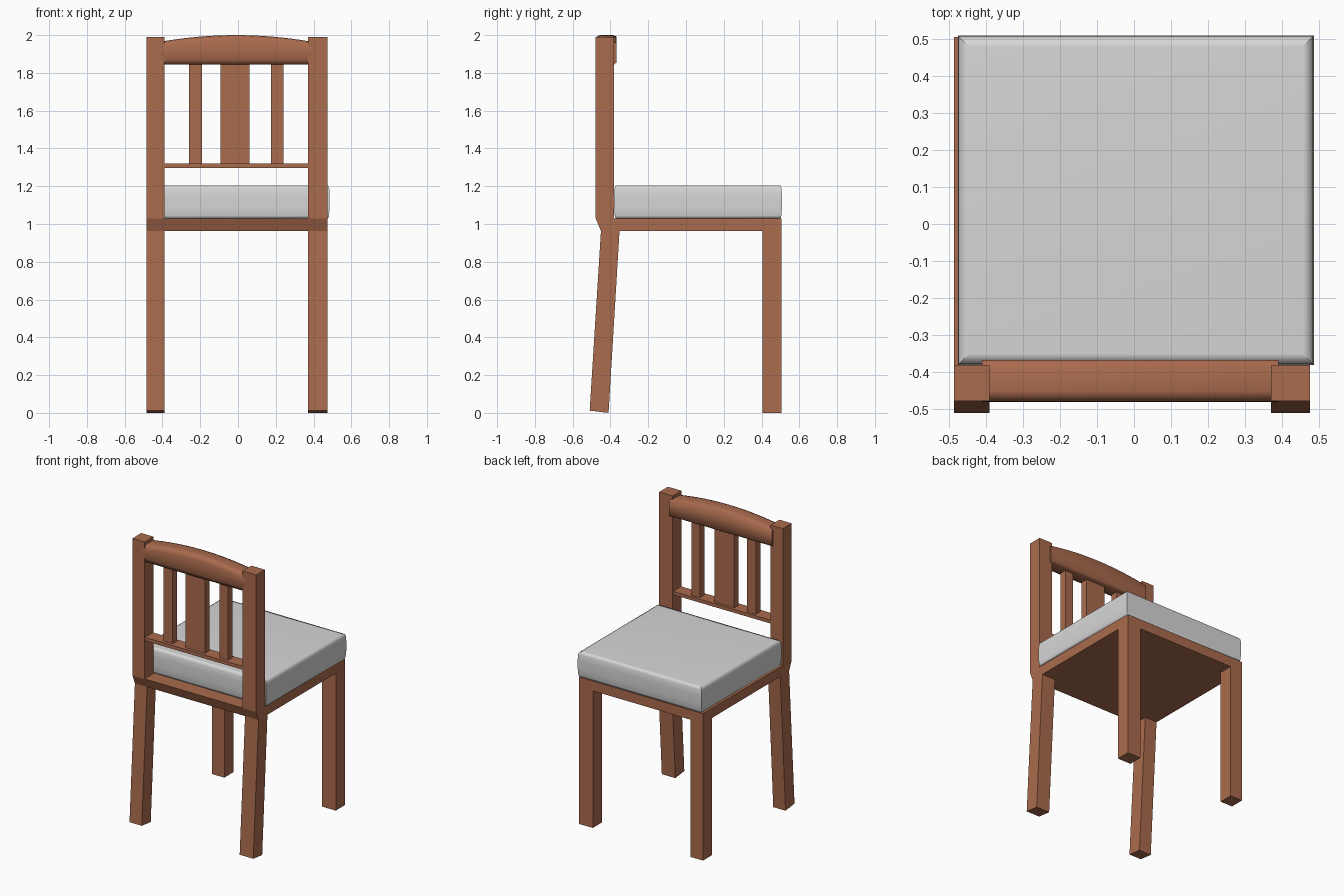
import bpy, bmesh

if "Cube" in bpy.data.objects:
    bpy.data.objects.remove(bpy.data.objects["Cube"])


def material(name, rgb):
    m = bpy.data.materials.new(name)
    m.diffuse_color = (*rgb, 1)
    m.use_nodes = True
    m.node_tree.nodes["Principled BSDF"].inputs["Base Color"].default_value = m.diffuse_color
    return m


WOOD = material("brown wood", (0.40, 0.147, 0.075))
CLOTH = material("light grey cloth", (0.68, 0.68, 0.68))


def loft(name, rings, mat, smooth=False):
    """Skin a list of equal-length point rings and cap both ends."""
    bm = bmesh.new()
    loops = [[bm.verts.new(p) for p in r] for r in rings]
    n = len(loops[0])
    for a, b in zip(loops, loops[1:]):
        for i in range(n):
            j = (i + 1) % n
            bm.faces.new((a[i], a[j], b[j], b[i]))
    bm.faces.new(loops[0])
    bm.faces.new(loops[-1])
    bmesh.ops.recalc_face_normals(bm, faces=bm.faces[:])
    for f in bm.faces:
        f.smooth = smooth
    me = bpy.data.meshes.new(name)
    bm.to_mesh(me)
    bm.free()
    me.materials.append(mat)
    ob = bpy.data.objects.new(name, me)
    bpy.context.collection.objects.link(ob)
    return ob


def rect(x0, x1, y0, y1, z):
    return [(x0, y0, z), (x1, y0, z), (x1, y1, z), (x0, y1, z)]


def box(name, x0, x1, y0, y1, z0, z1, mat=WOOD):
    return loft(name, [rect(x0, x1, y0, y1, z0), rect(x0, x1, y0, y1, z1)], mat)


# Legs and back posts, one set per side
for side, x0, x1 in (("left", -0.485, -0.39), ("right", 0.37, 0.475)):
    box(f"{side}_seat_leg", x0, x1, 0.405, 0.505, 0, 0.962)
    # raked leg, cut square to its slope
    profile = [(-0.51, 0.012), (-0.41, 0.0), (-0.352, 0.962), (-0.45, 0.968)]
    loft(f"{side}_raked_leg", [[(x, y, z) for y, z in profile] for x in (x0, x1)], WOOD)
    box(f"{side}_back_post", x0, x1, -0.478, -0.38, 1.028, 1.99)

# Seat board with slanted edge under the backrest
loft("seat_board", [rect(-0.485, 0.475, -0.45, 0.505, 0.962),
                    rect(-0.485, 0.475, -0.478, 0.505, 1.03)], WOOD)

# Cushion: nearly square block with softly shaded sides
rings = []
for z, inset in ((1.03, 0.008), (1.045, 0.003), (1.09, 0), (1.15, 0),
                 (1.19, 0.002), (1.203, 0.008), (1.205, 0.03)):
    rings.append(rect(-0.475 + inset, 0.485 - inset, -0.38 + inset, 0.508 - inset, z))
cushion = loft("cushion", rings, CLOTH, smooth=True)
# keep the four upright corners crisp
for e in cushion.data.edges:
    a, b = (cushion.data.vertices[i].co for i in e.vertices)
    if abs(a.z - b.z) > 0.001:
        e.use_edge_sharp = True

# Arched top rail, rounded slightly across its outer faces
rings = []
for i in range(13):
    t = i / 6 - 1
    x = -0.01 + 0.4 * t
    top = 2.0 - 0.035 * t * t
    rings.append([(x, y, z) for y, z in (
        (-0.465, 1.845), (-0.476, 1.87), (-0.48, 1.91), (-0.479, top - 0.03),
        (-0.468, top - 0.004), (-0.45, top), (-0.385, top), (-0.367, top - 0.008),
        (-0.367, 1.855), (-0.38, 1.845))])
loft("top_rail", rings, WOOD, smooth=True)
bpy.context.view_layer.objects.active = bpy.data.objects["top_rail"]
bpy.data.objects["top_rail"].select_set(True)
bpy.ops.object.shade_smooth_by_angle(angle=1.2)

# Lower rail and three slats
box("lower_rail", -0.39, 0.37, -0.475, -0.385, 1.296, 1.32)
for name, x0, x1 in (("left", -0.26, -0.19), ("middle", -0.092, 0.06), ("right", 0.175, 0.24)):
    box(f"{name}_slat", x0, x1, -0.453, -0.403, 1.32, 1.85)
